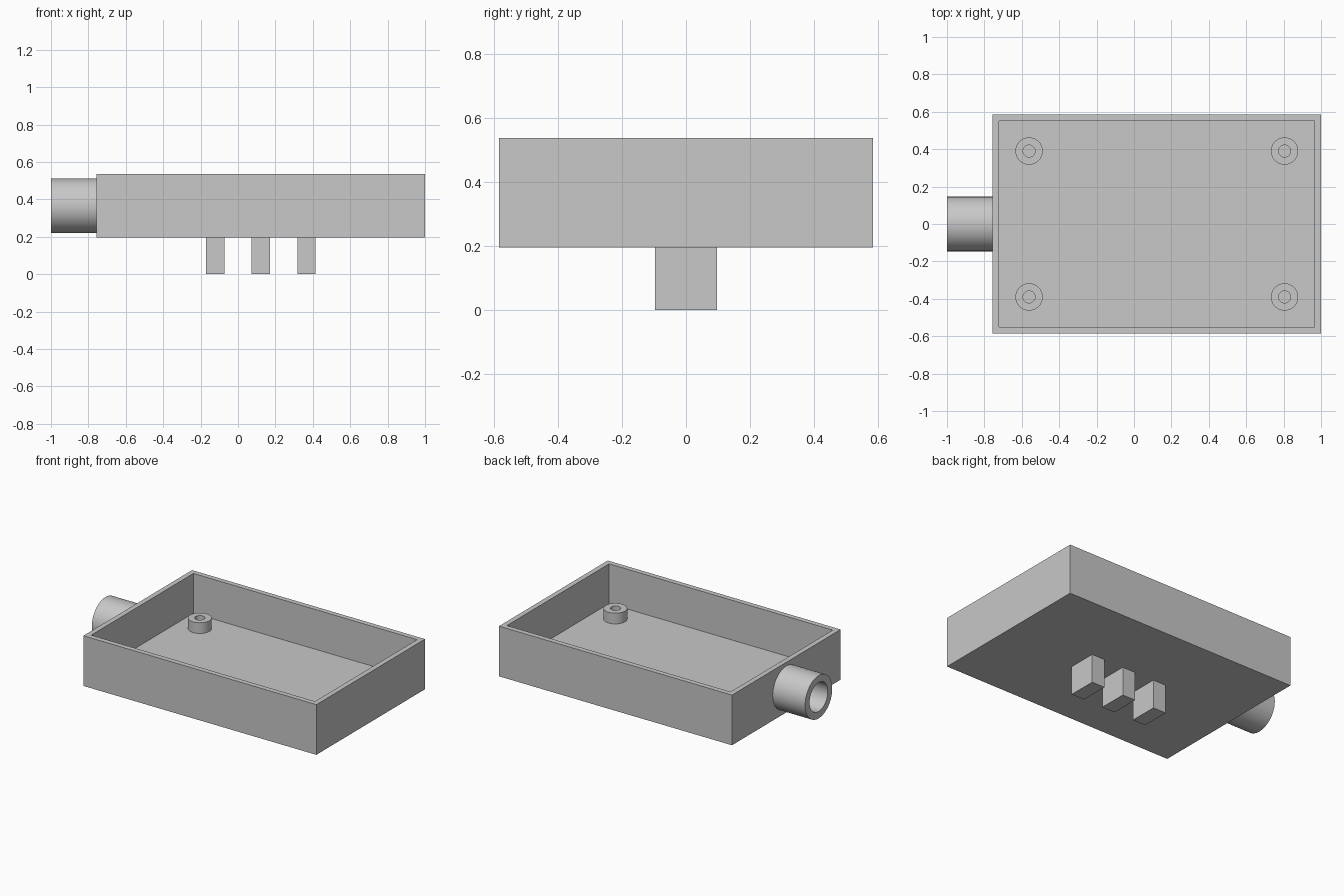
import bpy, bmesh
from math import pi, radians
from mathutils import Matrix, Vector

if "Cube" in bpy.data.objects:
    bpy.data.objects.remove(bpy.data.objects["Cube"], do_unlink=True)

grey = bpy.data.materials.new("plain grey")
grey.use_nodes = True
grey.diffuse_color = (0.58, 0.58, 0.58, 1)
grey.node_tree.nodes["Principled BSDF"].inputs["Base Color"].default_value = grey.diffuse_color

CENTRE_X = 0.122                 # middle of the tray
LENGTH, WIDTH = 1.756, 1.17
BOTTOM, FLOOR, RIM = 0.195, 0.266, 0.537
WALL = 0.049


def finish(name, bm, smooth=False):
    bmesh.ops.recalc_face_normals(bm, faces=bm.faces)
    mesh = bpy.data.meshes.new(name)
    bm.to_mesh(mesh)
    bm.free()
    mesh.materials.append(grey)
    obj = bpy.data.objects.new(name, mesh)
    bpy.context.collection.objects.link(obj)
    if smooth:
        bpy.ops.object.select_all(action='DESELECT')
        obj.select_set(True)
        bpy.context.view_layer.objects.active = obj
        bpy.ops.object.shade_smooth_by_angle(angle=radians(30))
    return obj


def box(size, centre):
    bm = bmesh.new()
    bmesh.ops.create_cube(bm, size=1)
    bmesh.ops.scale(bm, vec=size, verts=bm.verts)
    bmesh.ops.translate(bm, vec=centre, verts=bm.verts)
    return bm


def sleeve(name, outer, inner, height, matrix):
    """Hollow cylinder standing on a surface, turned from a profile."""
    bm = bmesh.new()
    points = [(outer, 0), (outer, height), (inner, height), (inner, 0)]
    verts = [bm.verts.new((r, 0, z)) for r, z in points]
    edges = [bm.edges.new(pair) for pair in zip(verts, verts[1:] + verts[:1])]
    bmesh.ops.spin(bm, geom=verts + edges, cent=(0, 0, 0), axis=(0, 0, 1),
                   angle=2 * pi, steps=64, use_merge=True)
    bmesh.ops.remove_doubles(bm, verts=bm.verts, dist=0.0001)
    bmesh.ops.transform(bm, matrix=matrix, verts=bm.verts)
    return finish(name, bm, smooth=True)


# Open tray: a box whose top is inset and sunk to the floor
bm = box((LENGTH, WIDTH, RIM - BOTTOM), (CENTRE_X, 0, (RIM + BOTTOM) / 2))
top = max(bm.faces, key=lambda f: f.calc_center_median().z)
bmesh.ops.inset_region(bm, faces=[top], thickness=WALL)
sunk = bmesh.ops.extrude_face_region(bm, geom=[top])
bmesh.ops.translate(bm, vec=(0, 0, FLOOR - RIM),
                    verts=[v for v in sunk["geom"] if isinstance(v, bmesh.types.BMVert)])
if top.is_valid:
    bm.faces.remove(top)
finish("tray", bm)

# Screw bosses in the corners of the floor
for side_x, x_name in ((-1, "right"), (1, "left")):
    for side_y, y_name in ((-1, "front"), (1, "back")):
        place = Vector((CENTRE_X + side_x * 0.683, side_y * 0.39, FLOOR))
        sleeve(f"screw_boss_{y_name}_{x_name}", 0.073, 0.032, 0.073, Matrix.Translation(place))

# Pipe stub on the end wall
wall_point = Vector((CENTRE_X - LENGTH / 2, 0, (RIM + BOTTOM) / 2))
sleeve("pipe_stub", 0.146, 0.098, 1 + wall_point.x,
       Matrix.Translation(wall_point) @ Matrix.Rotation(-pi / 2, 4, 'Y'))

# Row of pegs underneath
for i in (-1, 0, 1):
    finish(f"peg_{i + 2}", box((0.098, 0.195, BOTTOM), (CENTRE_X + i * 0.244, 0, BOTTOM / 2)))
